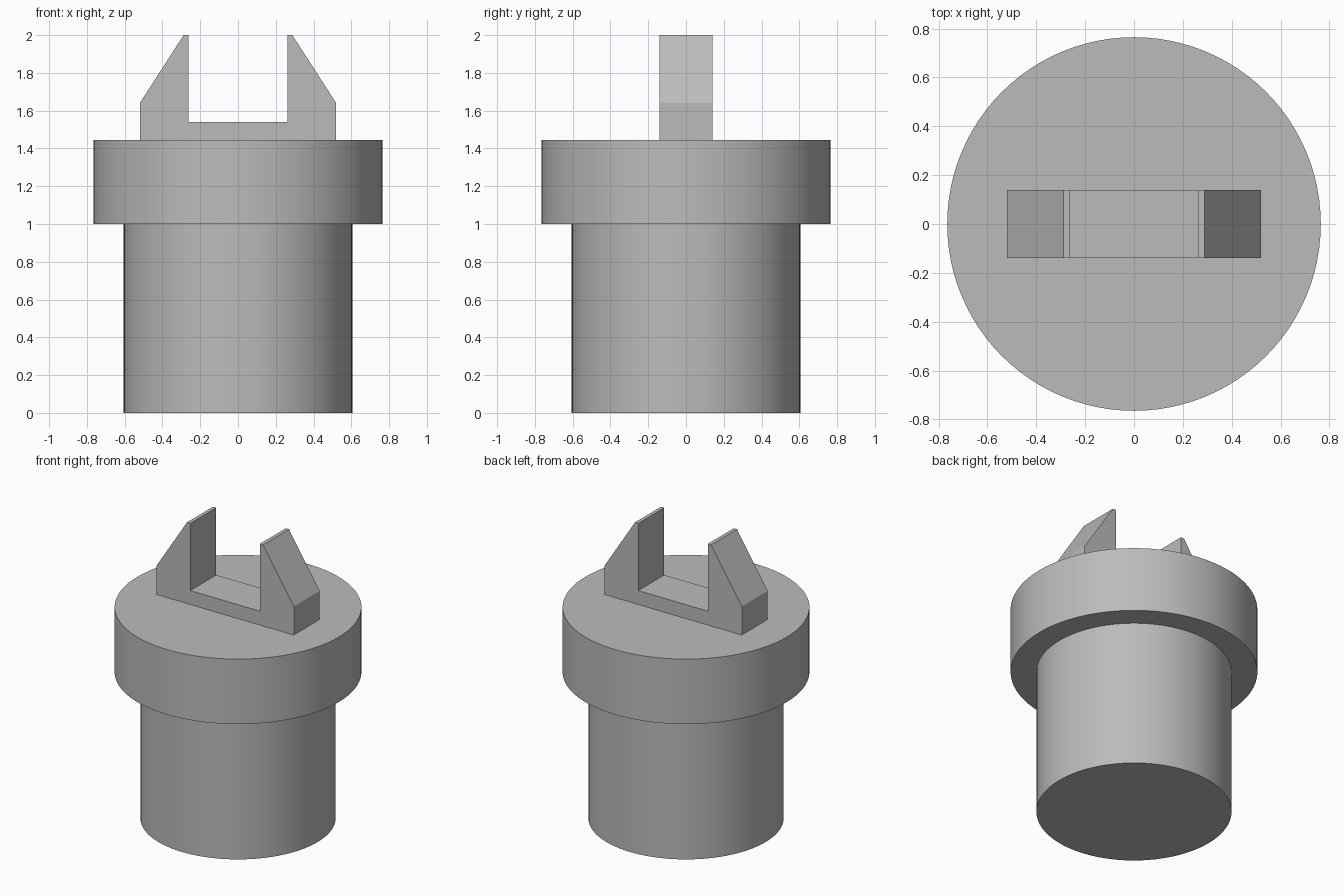
import bpy
import bmesh
import math

cube = bpy.data.objects.get("Cube")
if cube:
    bpy.data.objects.remove(cube, do_unlink=True)

grey = bpy.data.materials.new("plain grey")
grey.use_nodes = True
colour = (0.5, 0.5, 0.5, 1)
grey.diffuse_color = colour
grey.node_tree.nodes["Principled BSDF"].inputs["Base Color"].default_value = colour


def finish(name, bm):
    bmesh.ops.recalc_face_normals(bm, faces=bm.faces)
    mesh = bpy.data.meshes.new(name)
    bm.to_mesh(mesh)
    bm.free()
    mesh.materials.append(grey)
    obj = bpy.data.objects.new(name, mesh)
    bpy.context.collection.objects.link(obj)
    return obj


# Stepped round body: narrow shaft under a wide collar, turned from one profile
profile = [(0, 0), (0.605, 0), (0.605, 1.0), (0.765, 1.0), (0.765, 1.445), (0, 1.445)]
bm = bmesh.new()
verts = [bm.verts.new((r, 0, z)) for r, z in profile]
edges = [bm.edges.new(pair) for pair in zip(verts, verts[1:])]
bmesh.ops.spin(bm, geom=verts + edges, cent=(0, 0, 0), axis=(0, 0, 1),
               angle=math.tau, steps=96, use_merge=True)
bmesh.ops.remove_doubles(bm, verts=bm.verts, dist=0.0001)
body = finish("shaft_and_collar", bm)
bpy.ops.object.select_all(action='DESELECT')
bpy.context.view_layer.objects.active = body
body.select_set(True)
bpy.ops.object.shade_smooth_by_angle(angle=math.radians(30))

# Forked key on top: mirrored outline extruded through its depth
half = [(0.52, 1.445), (0.52, 1.64), (0.288, 2.0), (0.263, 2.0), (0.263, 1.54)]
outline = half + [(-x, z) for x, z in reversed(half)]
bm = bmesh.new()
face = bm.faces.new([bm.verts.new((x, -0.14, z)) for x, z in outline])
result = bmesh.ops.extrude_face_region(bm, geom=[face], use_keep_orig=True)
moved = [v for v in result["geom"] if isinstance(v, bmesh.types.BMVert)]
bmesh.ops.translate(bm, verts=moved, vec=(0, 0.28, 0))
finish("forked_key", bm)
